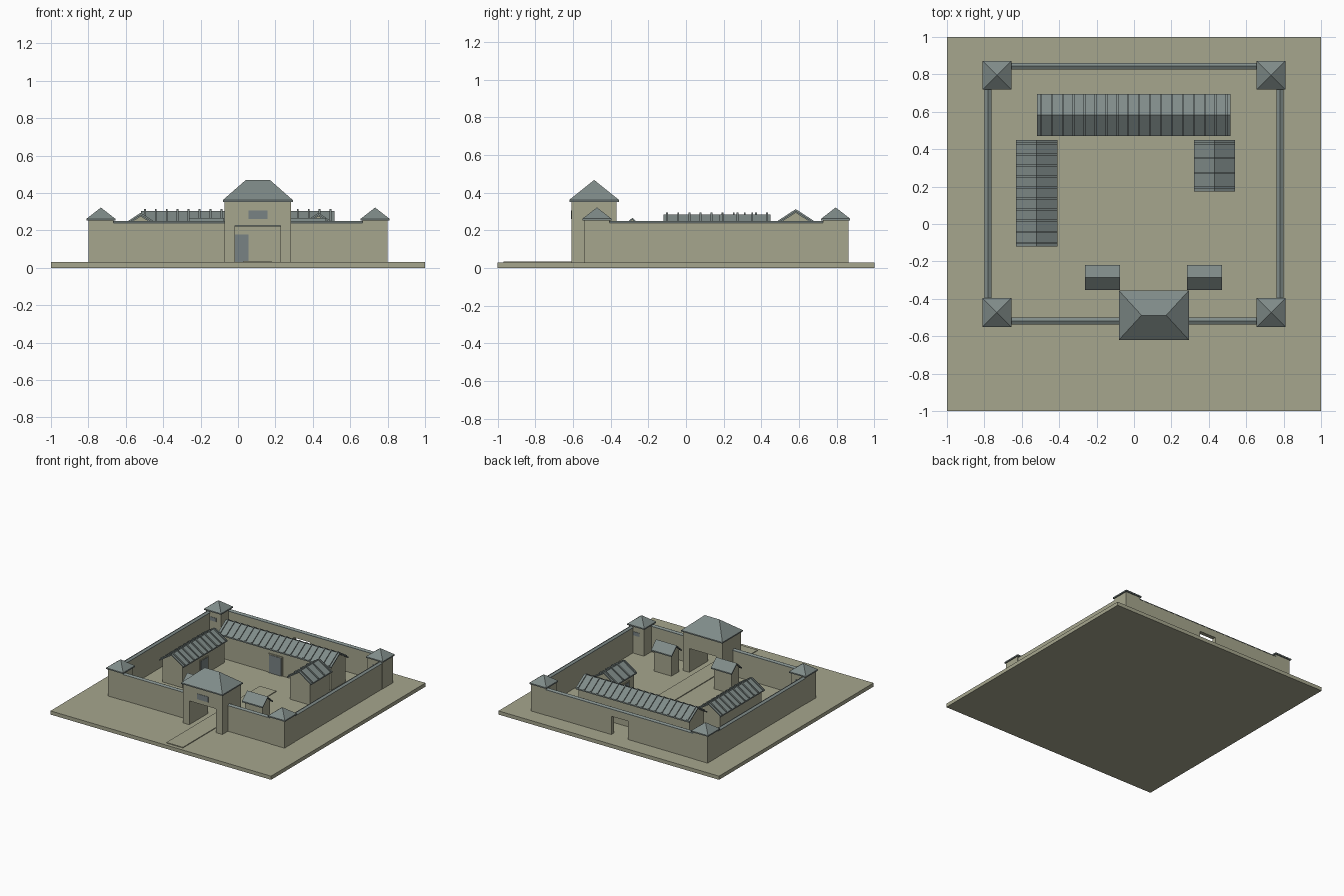
import bpy, bmesh, math
from mathutils import Vector

if "Cube" in bpy.data.objects:
    bpy.data.objects.remove(bpy.data.objects["Cube"])


def material(name, rgb):
    m = bpy.data.materials.new(name)
    m.diffuse_color = (*rgb, 1)
    m.use_nodes = True
    m.node_tree.nodes["Principled BSDF"].inputs["Base Color"].default_value = m.diffuse_color
    return m


STONE = material("khaki stone", (0.38, 0.38, 0.27))
SLATE = material("slate roof", (0.215, 0.26, 0.25))
DOOR = material("blue grey door", (0.19, 0.225, 0.23))
G = 0.03  # ground top


def finish(name, bm, mat):
    bmesh.ops.recalc_face_normals(bm, faces=bm.faces)
    me = bpy.data.meshes.new(name)
    bm.to_mesh(me)
    bm.free()
    me.materials.append(mat)
    ob = bpy.data.objects.new(name, me)
    bpy.context.collection.objects.link(ob)
    return ob


def prism(name, pts, axis, a, b, mat, bm=None):
    """Extrude a (u, z) profile along x (u = y) or along y (u = x)."""
    own = bm is None
    bm = bm or bmesh.new()
    put = (lambda u, z, t: (t, u, z)) if axis == "x" else (lambda u, z, t: (u, t, z))
    f = bm.faces.new([bm.verts.new(put(u, z, a)) for u, z in pts])
    ext = bmesh.ops.extrude_face_region(bm, geom=[f])["geom"]
    shift = Vector(put(0, 0, b - a))
    bmesh.ops.translate(bm, verts=[v for v in ext if isinstance(v, bmesh.types.BMVert)], vec=shift)
    if own:
        return finish(name, bm, mat)


def box(name, x0, x1, y0, y1, z0, z1, mat):
    return prism(name, [(x0, z0), (x1, z0), (x1, z1), (x0, z1)], "y", y0, y1, mat)


def hip_roof(name, cx, cy, hx, hy, z0, z1, z2, ridge):
    """Eave slab with a hipped (or pyramid, ridge = 0) roof on top."""
    bm = bmesh.new()
    corners = [(-1, -1), (1, -1), (1, 1), (-1, 1)]
    low, mid = [[bm.verts.new((cx + sx * hx, cy + sy * hy, z)) for sx, sy in corners] for z in (z0, z1)]
    left = bm.verts.new((cx - ridge, cy, z2))
    right = bm.verts.new((cx + ridge, cy, z2)) if ridge else left
    bm.faces.new(low)
    for i in range(4):
        j = (i + 1) % 4
        bm.faces.new([low[i], low[j], mid[j], mid[i]])
        top = [(left, right), (right,), (right, left), (left,)][i]
        if len(top) == 2:
            top = (top[1], top[0]) if ridge else (left,)
        bm.faces.new([mid[i], mid[j], *top])
    return finish(name, bm, SLATE)


def chevron(c, half, ridge, slope, t):
    e = ridge - half * slope
    return [(c - half, e - t), (c - half, e), (c, ridge), (c + half, e), (c + half, e - t), (c, ridge - t)]


def house(name, axis, c, half, a, b, ridge, slope, ribs=0):
    """Gabled house: body, roof slab and raised roof ribs."""
    w, t, o = half - 0.018, 0.01, 0.014
    e = ridge - t - w * slope
    prism(name + "_body", [(c - w, G), (c + w, G), (c + w, e), (c, ridge - t), (c - w, e)],
          axis, a + o, b - o, STONE)
    prism(name + "_roof", chevron(c, half, ridge, slope, t), axis, a, b, SLATE)
    if ribs:
        bm = bmesh.new()
        for i in range(ribs):
            m = a + 0.02 + (b - a - 0.04) * i / (ribs - 1)
            prism("", chevron(c, half, ridge + 0.009, slope, 0.011), axis, m - 0.005, m + 0.005, SLATE, bm)
        finish(name + "_roof_ribs", bm, SLATE)


# ground and raised path
box("ground", -1, 1, -1, 1, 0, G, STONE)
box("path", 0.03, 0.18, -0.97, 0.24, G - 0.01, 0.036, STONE)

# perimeter walls with gabled caps
WT = 0.238
cap = lambda c: [(c - 0.018, 0.235), (c + 0.018, 0.235), (c + 0.018, 0.24), (c, 0.25), (c - 0.018, 0.24)]
for s, side in ((-1, "left"), (1, "right")):
    x0, x1 = sorted((s * 0.766, s * 0.798))
    box(side + "_wall", x0, x1, -0.42, 0.74, G, WT, STONE)
    prism(side + "_wall_cap", cap(s * 0.78), "y", -0.42, 0.74, SLATE)
for side, x0, x1 in (("left", -0.68, -0.06), ("right", 0.27, 0.68)):
    box("front_wall_" + side, x0, x1, -0.537, -0.503, G, WT, STONE)
    prism("front_wall_cap_" + side, cap(-0.519), "x", x0, x1, SLATE)


def arch(x0, x1, d0, d1, dz, z1):
    return [(x0, G), (d0, G), (d0, dz), (d1, dz), (d1, G), (x1, G), (x1, z1), (x0, z1)]


prism("back_wall", arch(-0.68, 0.68, -0.075, 0.075, 0.18, WT), "y", 0.828, 0.86, STONE)
prism("back_wall_cap", cap(0.844), "x", -0.68, 0.68, SLATE)

# corner towers with a small window toward the courtyard
for cx in (-0.733, 0.733):
    for cy in (-0.473, 0.795):
        tag = ("front" if cy < 0 else "back") + ("_left" if cx < 0 else "_right")
        r = 0.067
        box(tag + "_tower", cx - r, cx + r, cy - r, cy + r, G, 0.253, STONE)
        hip_roof(tag + "_tower_roof", cx, cy, 0.077, 0.077, 0.252, 0.262, 0.322, 0)
        y = cy + r if cy < 0 else cy - r
        box(tag + "_tower_window", cx - 0.028, cx + 0.028, y - 0.003, y + 0.003, 0.178, 0.208, DOOR)

# gatehouse
gx, gy = 0.106, -0.488
prism("gatehouse", arch(gx - 0.178, gx + 0.178, -0.016, 0.228, 0.225, 0.355), "y", gy - 0.12, gy + 0.12, STONE)
hip_roof("gatehouse_roof", gx, gy, 0.187, 0.132, 0.352, 0.362, 0.468, 0.066)
box("gatehouse_window", gx - 0.051, gx + 0.051, gy - 0.123, gy - 0.117, 0.26, 0.305, DOOR)

# courtyard buildings
house("back_hall", "x", 0.583, 0.112, -0.518, 0.515, 0.304, 0.65, 18)
house("left_hall", "y", -0.52, 0.11, -0.12, 0.45, 0.285, 0.65, 10)
house("right_hall", "y", 0.43, 0.11, 0.175, 0.45, 0.285, 0.65, 4)
house("left_gate_lodge", "x", -0.285, 0.067, -0.262, -0.074, 0.267, 0.9)
house("right_gate_lodge", "x", -0.285, 0.067, 0.283, 0.47, 0.267, 0.9)

# framed doors: frame plate with a coloured leaf on it
y = 0.583 - 0.094
box("back_hall_door_frame", -0.064, 0.064, y - 0.006, y, G, 0.187, STONE)
box("back_hall_door", -0.055, 0.055, y - 0.009, y - 0.004, G, 0.178, DOOR)
for tag, x, s, c in (("left", -0.428, 1, 0.165), ("right", 0.338, -1, 0.312)):
    f = sorted((x, x + s * 0.006))
    d = sorted((x + s * 0.004, x + s * 0.009))
    box(tag + "_hall_door_frame", *f, c - 0.055, c + 0.055, G, 0.172, STONE)
    box(tag + "_hall_door", *d, c - 0.047, c + 0.047, G, 0.164, DOOR)
